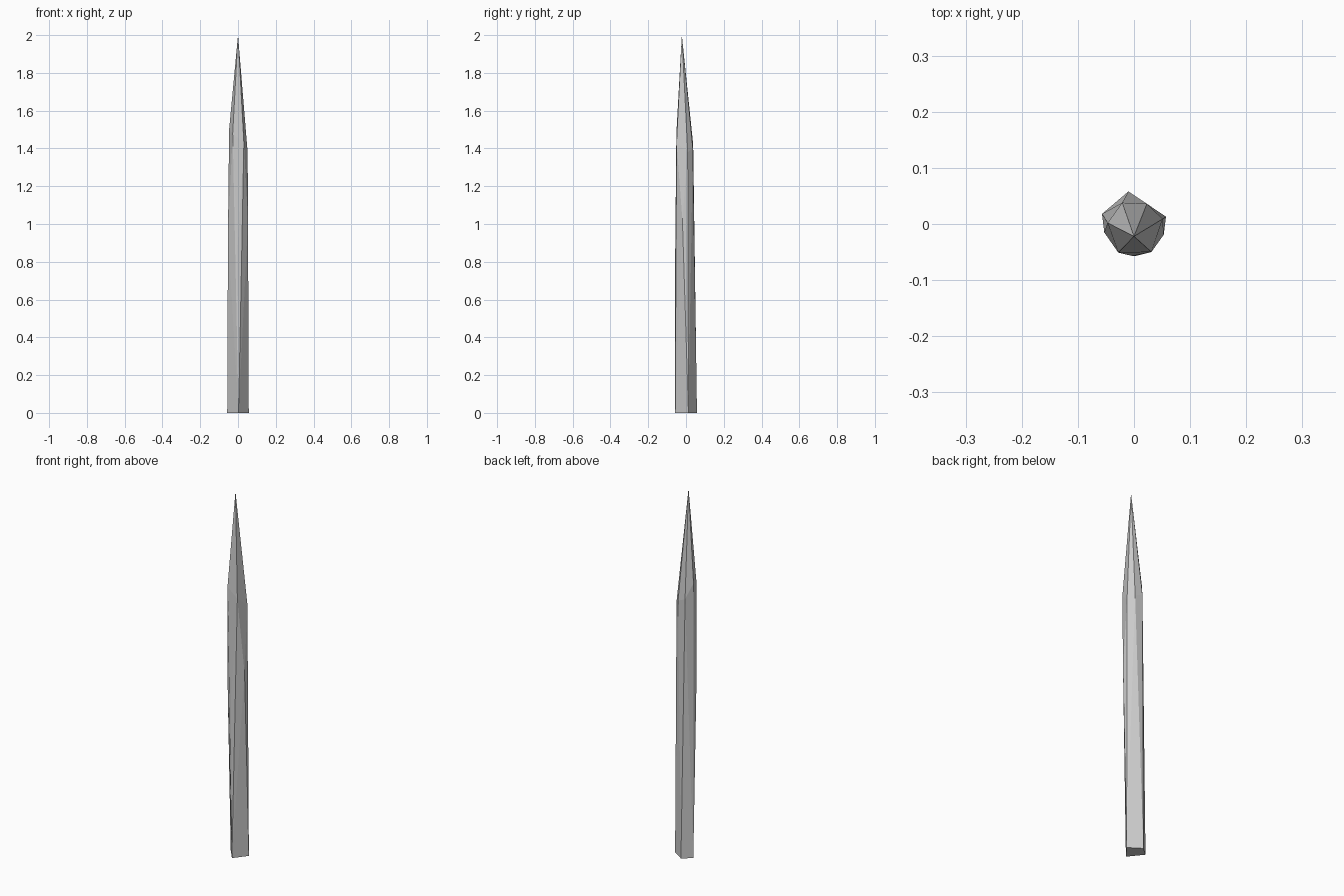
import bpy, bmesh

if "Cube" in bpy.data.objects:
    bpy.data.objects.remove(bpy.data.objects["Cube"])

# Outline points of each level of the faceted shard: (x, y, z)
base = [(0.003, -0.057, 0), (0.057, 0.013, 0), (-0.01, 0.058, 0), (-0.057, 0.018, 0)]
waist = [(-0.003, -0.057, 0.86), (0.053, -0.019, 1.02), (-0.053, -0.015, 0.95)]
shoulder = [(0.031, -0.05, 1.43), (0.051, 0.009, 1.38), (0.023, 0.036, 1.40),
            (-0.021, 0.038, 1.42), (-0.047, 0.002, 1.50), (-0.028, -0.051, 1.48)]
tip = [(0, -0.022, 2)]

# Skin the levels with a hull
bm = bmesh.new()
for p in base + waist + shoulder + tip:
    bm.verts.new(p)
result = bmesh.ops.convex_hull(bm, input=bm.verts[:])
loose = [v for v in bm.verts if not v.link_faces]
bmesh.ops.delete(bm, geom=loose, context='VERTS')
bmesh.ops.recalc_face_normals(bm, faces=bm.faces[:])

mesh = bpy.data.meshes.new("shard")
bm.to_mesh(mesh)
bm.free()
shard = bpy.data.objects.new("shard", mesh)
bpy.context.collection.objects.link(shard)
